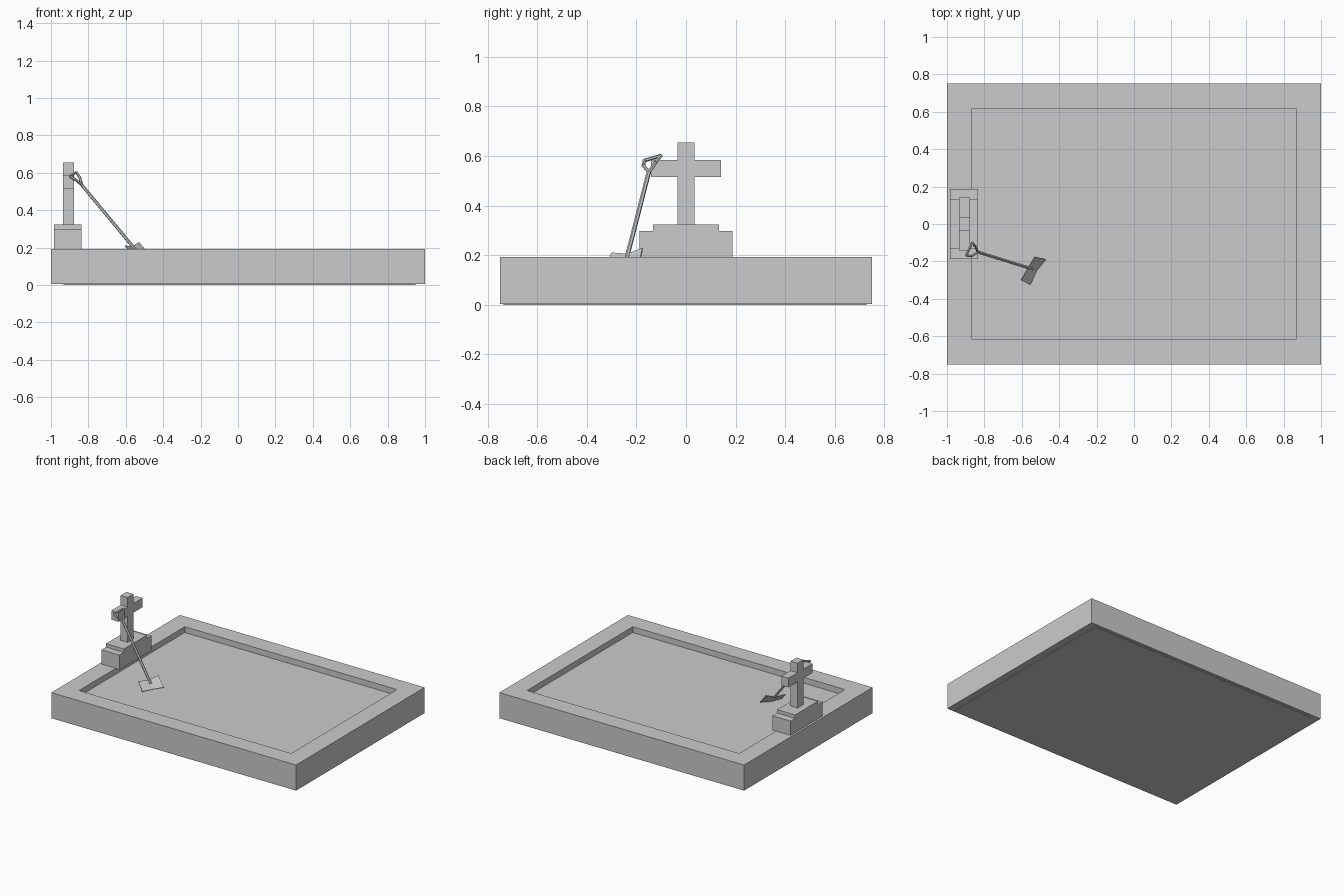
import bpy, bmesh
from mathutils import Vector

if "Cube" in bpy.data.objects:
    bpy.data.objects.remove(bpy.data.objects["Cube"])

stone = bpy.data.materials.new("grey_stone")
stone.diffuse_color = (0.6, 0.6, 0.6, 1)
stone.use_nodes = True
stone.node_tree.nodes["Principled BSDF"].inputs["Base Color"].default_value = stone.diffuse_color


def finish(name, bm):
    bmesh.ops.recalc_face_normals(bm, faces=bm.faces[:])
    me = bpy.data.meshes.new(name)
    bm.to_mesh(me)
    bm.free()
    me.materials.append(stone)
    ob = bpy.data.objects.new(name, me)
    bpy.context.collection.objects.link(ob)
    return ob


def extruded_profile(name, pts, x0, x1):
    """Half profile in (y, z), mirrored across y = 0, extruded along x."""
    outline = pts + [(-y, z) for y, z in reversed(pts)]
    bm = bmesh.new()
    face = bm.faces.new([bm.verts.new((x0, y, z)) for y, z in outline])
    ext = bmesh.ops.extrude_face_region(bm, geom=[face])
    moved = [v for v in ext["geom"] if isinstance(v, bmesh.types.BMVert)]
    bmesh.ops.translate(bm, verts=moved, vec=(x1 - x0, 0, 0))
    return finish(name, bm)


def rod(bm, a, b, r, sides=6):
    a, b = Vector(a), Vector(b)
    new = bmesh.ops.create_cone(bm, cap_ends=True, segments=sides, radius1=r,
                                radius2=r, depth=(b - a).length)["verts"]
    mat = (b - a).to_track_quat('Z', 'Y').to_matrix().to_4x4()
    mat.translation = (a + b) / 2
    bmesh.ops.transform(bm, matrix=mat, verts=new)


# grave slab with a sunken bed
bm = bmesh.new()
bmesh.ops.create_cube(bm, size=1)
for v in bm.verts:
    v.co = (v.co.x * 2, v.co.y * 1.5, 0.193 if v.co.z > 0 else 0.004)
bm.normal_update()
top = [f for f in bm.faces if f.normal.z > 0.9]
bmesh.ops.inset_region(bm, faces=top, thickness=0.188)
wall = bmesh.ops.extrude_face_region(bm, geom=top)
bmesh.ops.delete(bm, geom=top, context='FACES')
floor = [v for v in wall["geom"] if isinstance(v, bmesh.types.BMVert)]
bmesh.ops.translate(bm, verts=floor, vec=(0, 0, -0.043))
finish("grave_slab", bm)

# thin plate under the slab
bm = bmesh.new()
bmesh.ops.create_cube(bm, size=1)
for v in bm.verts:
    v.co = (0.008 + v.co.x * 1.88, -0.004 + v.co.y * 1.464, 0.0025 + v.co.z * 0.005)
finish("bottom_plate", bm)

# stepped plinth and cross
extruded_profile("plinth", [(0.187, 0.19), (0.187, 0.298), (0.133, 0.298), (0.133, 0.323)],
                 -0.985, -0.838)
extruded_profile("cross", [(0.034, 0.32), (0.034, 0.516), (0.141, 0.516), (0.141, 0.584),
                           (0.034, 0.584), (0.034, 0.654)], -0.935, -0.878)

# shovel shaft leaning on the cross
neck = (-0.835, -0.15, 0.535)
bm = bmesh.new()
rod(bm, neck, (-0.545, -0.24, 0.185), 0.009)
finish("shovel_shaft", bm)

# D-shaped grip
left, right = (-0.898, -0.168, 0.582), (-0.865, -0.10, 0.602)
bend_l, bend_r = (-0.868, -0.172, 0.562), (-0.846, -0.122, 0.575)
bm = bmesh.new()
for a, b in ((neck, bend_l), (bend_l, left), (left, right), (right, bend_r), (bend_r, neck)):
    rod(bm, a, b, 0.0075)
finish("shovel_grip", bm)

# creased blade resting on the bed
bm = bmesh.new()
upper = [bm.verts.new(p) for p in ((-0.605, -0.30, 0.209), (-0.566, -0.233, 0.205), (-0.53, -0.175, 0.228))]
lower = [bm.verts.new(p) for p in ((-0.555, -0.324, 0.156), (-0.522, -0.25, 0.154), (-0.473, -0.19, 0.158))]
for i in range(2):
    bm.faces.new((upper[i], lower[i], lower[i + 1], upper[i + 1]))
blade = finish("shovel_blade", bm)
solid = blade.modifiers.new("thickness", 'SOLIDIFY')
solid.thickness = 0.005
solid.offset = 0
